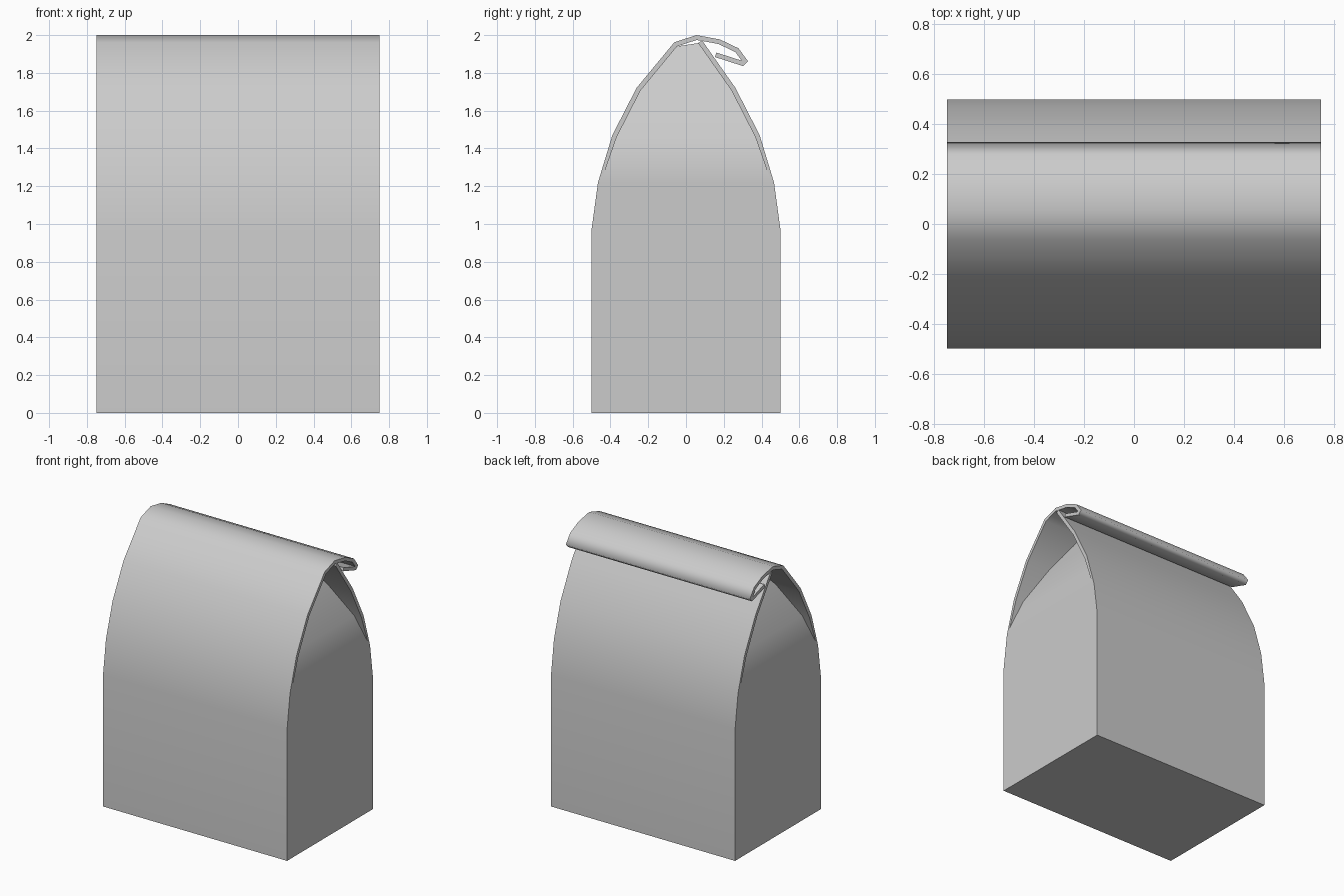
import bpy, bmesh, math
from mathutils import Vector

if "Cube" in bpy.data.objects:
    bpy.data.objects.remove(bpy.data.objects["Cube"])

W = 0.75    # half width
T = 0.025   # paper thickness

# outer paper profiles (y, z): front wall continues over the top into the rolled flap
front = [(-.5, 0), (-.5, .97), (-.466, 1.22), (-.39, 1.47), (-.262, 1.72), (-.062, 1.962),
         (.055, 2.0), (.18, 1.977), (.278, 1.93), (.328, 1.862), (.302, 1.836), (.153, 1.884)]
back = [(.5, 0), (.5, .97), (.466, 1.22), (.39, 1.47), (.262, 1.72), (.085, 1.972)]


def offset(pts, side):
    """Mitred offset of a polyline, to the right for side = 1."""
    p = [Vector(q) for q in pts]
    dirs = [(b - a).normalized() for a, b in zip(p, p[1:])]
    out = []
    for i, q in enumerate(p):
        n = [Vector((d.y, -d.x)) * side for d in dirs[max(i - 1, 0):i + 1]]
        m = sum(n, Vector((0, 0))).normalized()
        out.append(tuple(q + m * T / m.dot(n[0])))
    return out


bm = bmesh.new()


def face(*pts):
    bm.faces.new([bm.verts.new(p) for p in pts])


def strip(pts):
    for (y0, z0), (y1, z1) in zip(pts, pts[1:]):
        face((-W, y0, z0), (W, y0, z0), (W, y1, z1), (-W, y1, z1))


def sheet(outer, side):
    """Paper wall: single skin below, visible thickness above the side fold."""
    inner = offset(outer, side)[2:]
    inner[0] = (-side * .437, 1.26)
    strip(outer)
    strip(inner)
    strip([outer[-1], inner[-1]])
    up = outer[2:]
    for x in (-W, W):
        for i in range(len(up) - 1):
            face(*[(x, y, z) for y, z in (up[i], up[i + 1], inner[i + 1], inner[i])])
    return inner


fi = sheet(front, 1)
bi = sheet(back, -1)

# side panels, tucking inward towards the top
left = front[:3] + fi[:4]
right = back[:3] + bi[:4]
xs = [W, W, W, W, W - .06, W - .19, W - .33]
for s in (-1, 1):
    for i in range(len(xs) - 1):
        a, b = s * xs[i], s * xs[i + 1]
        face((a, *left[i]), (a, *right[i]), (b, *right[i + 1]), (b, *left[i + 1]))

# bottom
face((-W, -.5, 0), (W, -.5, 0), (W, .5, 0), (-W, .5, 0))

bmesh.ops.remove_doubles(bm, verts=bm.verts, dist=1e-4)
bmesh.ops.recalc_face_normals(bm, faces=bm.faces)
me = bpy.data.meshes.new("paper_bag")
bm.to_mesh(me)
bm.free()
bag = bpy.data.objects.new("paper_bag", me)
bpy.context.collection.objects.link(bag)
bpy.context.view_layer.objects.active = bag
bag.select_set(True)
bpy.ops.object.shade_smooth_by_angle(angle=math.radians(84))
